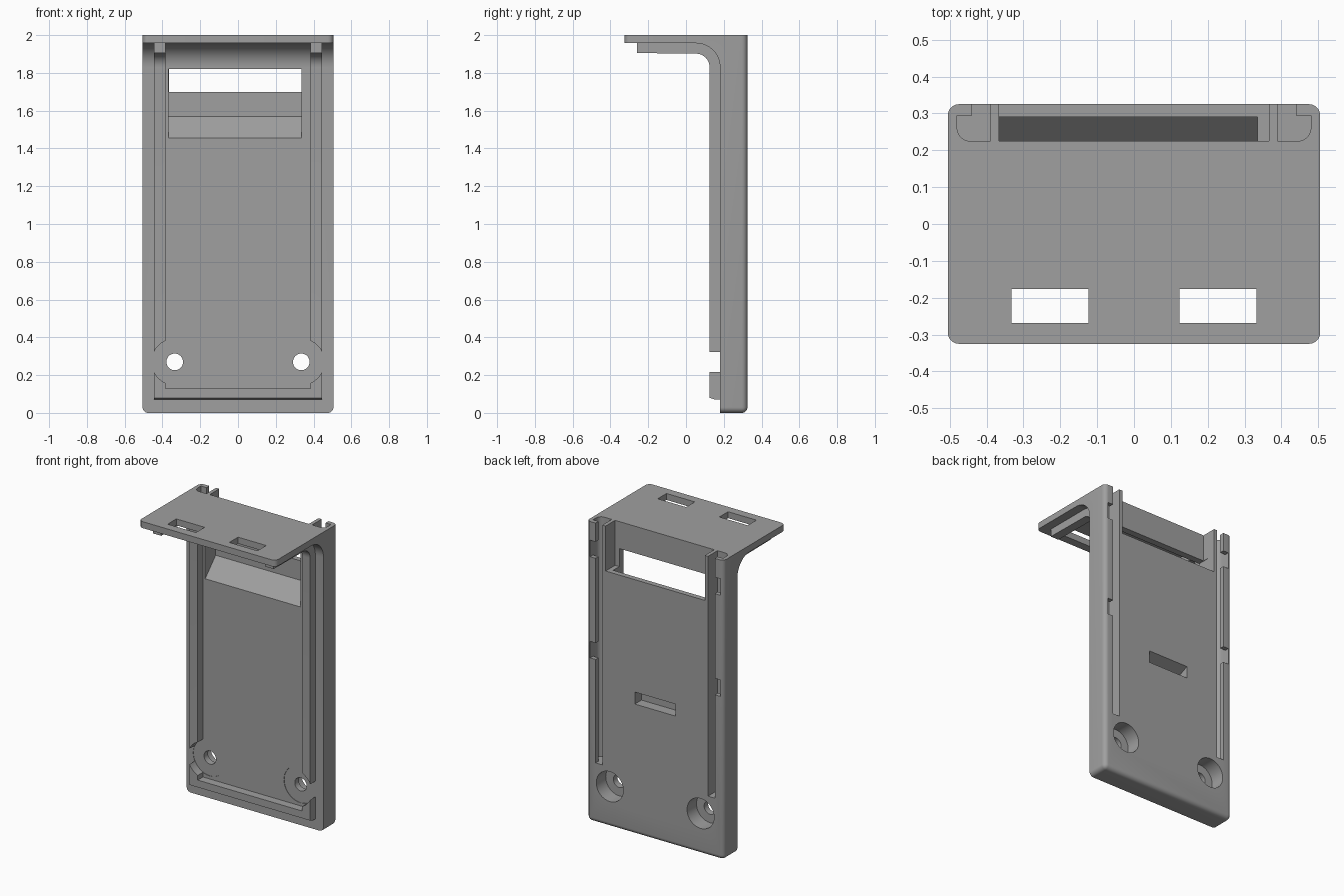
import bpy, bmesh, math
from mathutils import Vector

if "Cube" in bpy.data.objects:
    bpy.data.objects.remove(bpy.data.objects["Cube"])

grey = bpy.data.materials.new("mid grey")
grey.diffuse_color = (0.35, 0.35, 0.35, 1)
grey.use_nodes = True
grey.node_tree.nodes["Principled BSDF"].inputs["Base Color"].default_value = grey.diffuse_color


def prism(name, pts, axis, lo, hi):
    """Extrude a 2D outline along an axis: 'x' takes (y, z), 'y' takes (x, z), 'z' takes (x, y)."""
    i = "xyz".index(axis)

    def place(p, h):
        c = list(p)
        c.insert(i, h)
        return Vector(c)

    bm = bmesh.new()
    a = [bm.verts.new(place(p, lo)) for p in pts]
    b = [bm.verts.new(place(p, hi)) for p in pts]
    bm.faces.new(a)
    bm.faces.new(b)
    for k in range(len(pts)):
        n = (k + 1) % len(pts)
        bm.faces.new((a[k], a[n], b[n], b[k]))
    bmesh.ops.recalc_face_normals(bm, faces=bm.faces)
    me = bpy.data.meshes.new(name)
    bm.to_mesh(me)
    bm.free()
    me.materials.append(grey)
    ob = bpy.data.objects.new(name, me)
    bpy.context.collection.objects.link(ob)
    return ob


def box(name, x0, x1, y0, y1, z0, z1):
    return prism(name, [(x0, y0), (x1, y0), (x1, y1), (x0, y1)], "z", z0, z1)


def arc(cx, cy, r, a0, a1, n):
    return [(cx + r * math.cos(math.radians(a0 + (a1 - a0) * k / n)),
             cy + r * math.sin(math.radians(a0 + (a1 - a0) * k / n))) for k in range(n + 1)]


def disc(name, x, z, r, y0, y1):
    return prism(name, arc(x, z, r, 0, 360, 40)[:-1], "y", y0, y1)


def cut(target, cutters):
    bpy.context.view_layer.objects.active = target
    for c in cutters:
        c.hide_render = True
        m = target.modifiers.new("cut", "BOOLEAN")
        m.operation, m.solver, m.object = "DIFFERENCE", "EXACT", c
        bpy.ops.object.modifier_apply(modifier=m.name)
        bpy.data.objects.remove(c)


# Bracket body: upright back panel, fillet and top flange
W = 0.505
body = prism("bracket_body", [(0.325, 0), (0.325, 2), (-0.325, 2), (-0.325, 1.957)]
             + arc(0.053, 1.83, 0.127, 90, 0, 14) + [(0.18, 0)], "x", -W, W)

# Rounded outer edges
bm = bmesh.new()
bm.from_mesh(body.data)


def rounded(e):
    p, q = (v.co for v in e.verts)
    m, d = (p + q) / 2, q - p
    side = abs(abs(m.x) - W) < 1e-4
    if abs(d.z) > 0.01 and abs(d.y) < 1e-4:
        return side and abs(abs(m.y) - 0.325) < 1e-4
    if abs(d.x) > 0.01:
        return m.z < 1e-4 and m.y > 0.3
    return side and m.z < 1e-4


bmesh.ops.bevel(bm, geom=[e for e in bm.edges if rounded(e)], offset=0.03,
                segments=6, profile=0.5, affect="EDGES")
bm.to_mesh(body.data)
bm.free()

# Sloped chute through the panel, recess behind it, and a small catch slot
cutters = [
    prism("chute", [(0.16, 1.434), (0.29, 1.57), (0.29, 1.76), (0.26, 1.82), (0.16, 1.82)],
          "x", -0.368, 0.335),
    box("back_recess", -0.366, 0.366, 0.225, 0.4, 1.70, 2.1),
    prism("catch_slot", [(0.4, 0.87), (0.255, 0.87), (0.255, 0.92), (0.325, 0.95), (0.4, 0.95)],
          "x", -0.15, 0.15),
]
for s in (-1, 1):
    # Rail slots, open at the back and top, with two entry notches each
    rail = [(0.39, 0.4), (0.39, 0.225)] + arc(0.445, 0.26, 0.035, -90, 0, 6) \
        + [(0.48, 0.295), (0.44, 0.295), (0.44, 0.4)]
    cutters.append(prism("rail_slot", [(s * x, y) for x, y in rail], "z", 0.40, 2.1))
    for z in (1.09, 1.765):
        x0, x1 = sorted((s * 0.42, s * 0.48))
        cutters.append(box("notch", x0, x1, 0.28, 0.4, z, z + 0.11))
    # Screw holes with counterbores
    cutters.append(disc("screw_hole", s * 0.335, 0.27, 0.044, 0, 0.5))
    cutters.append(disc("counterbore", s * 0.335, 0.27, 0.1, 0.225, 0.5))
    # Flange windows
    x0, x1 = sorted((s * 0.123, s * 0.332))
    cutters.append(box("flange_window", x0, x1, -0.268, -0.176, 1.8, 2.1))
    # Shallow seat round each screw
    cutters.append(disc("screw_seat", s * 0.335, 0.27, 0.122, 0, 0.183))
cut(body, cutters)

# Raised lip: two side ribs that curve under the flange, and a bottom bar
rib = [(0.185, 0.07), (0.155, 0.07), (0.125, 0.08)] + arc(0.053, 1.83, 0.072, 0, 90, 10) \
    + [(-0.26, 1.905), (-0.26, 1.96)] + arc(0.053, 1.83, 0.131, 90, 0, 14)
parts = [body]
for s, side in ((-1, "left"), (1, "right")):
    x0, x1 = sorted((s * 0.385, s * 0.445))
    r = prism(side + "_lip_rib", rib, "x", x0, x1)
    cut(r, [disc("screw_clearance", s * 0.335, 0.27, 0.122, 0, 0.3)])
    parts.append(r)
parts.append(prism("bottom_lip_bar", [(0.185, 0.07), (0.155, 0.07), (0.125, 0.08),
                                      (0.125, 0.128), (0.185, 0.128)], "x", -0.385, 0.385))

# Smooth curves, crisp edges
for ob in parts:
    bpy.ops.object.select_all(action="DESELECT")
    ob.select_set(True)
    bpy.context.view_layer.objects.active = ob
    bpy.ops.object.shade_smooth_by_angle(angle=math.radians(25))
